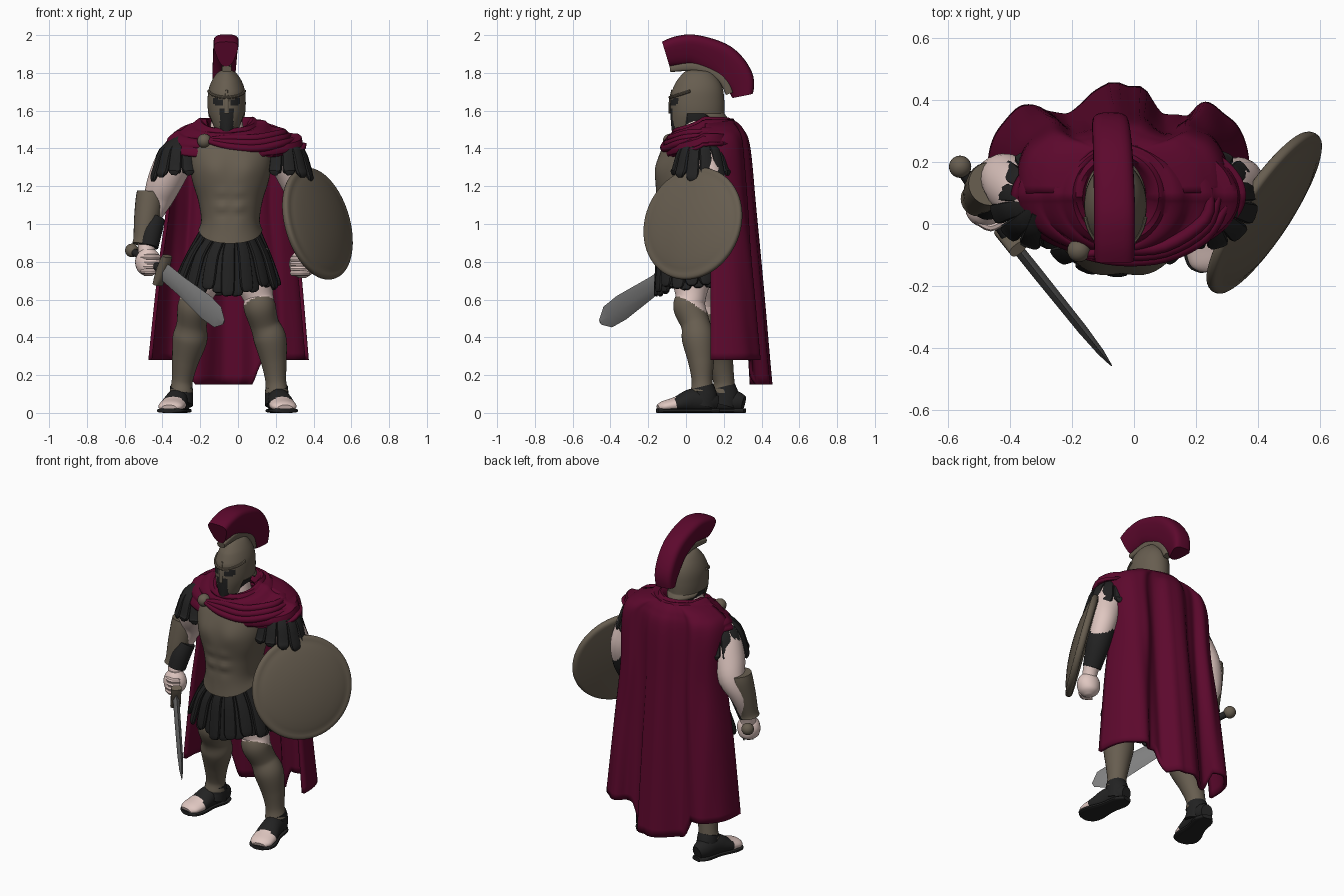
import bpy, bmesh, math
from mathutils import Vector

old = bpy.data.objects.get("Cube")
if old:
    bpy.data.objects.remove(old, do_unlink=True)


def material(name, r, g, b):
    m = bpy.data.materials.new(name)
    m.use_nodes = True
    m.diffuse_color = (r, g, b, 1)
    m.node_tree.nodes["Principled BSDF"].inputs["Base Color"].default_value = (r, g, b, 1)
    return m


BRONZE = material("bronze", .135, .11, .079)
CRIMSON = material("crimson cloth", .108, .0025, .026)
LEATHER = material("black leather", .016, .016, .016)
SKIN = material("skin", .74, .57, .53)
STEEL = material("steel", .21, .21, .21)
parts = []


def loft(name, rows, mats, closed=True, caps=True, shape=None, rule=None, thick=0):
    """Skin a list of point rows into one object."""
    bm = bmesh.new()
    vs = [[bm.verts.new(shape(p) if shape else p) for p in row] for row in rows]
    n = len(rows[0])
    for r0, r1 in zip(vs, vs[1:]):
        for i in range(n if closed else n - 1):
            j = (i + 1) % n
            bm.faces.new((r0[i], r0[j], r1[j], r1[i]))
    if caps:
        bm.faces.new(vs[0])
        bm.faces.new(vs[-1])
    bmesh.ops.recalc_face_normals(bm, faces=bm.faces)
    if rule:
        for f in bm.faces:
            f.material_index = rule(f.calc_center_median())
    me = bpy.data.meshes.new(name)
    bm.to_mesh(me)
    bm.free()
    for m in mats if isinstance(mats, list) else [mats]:
        me.materials.append(m)
    ob = bpy.data.objects.new(name, me)
    bpy.context.collection.objects.link(ob)
    if thick:
        mod = ob.modifiers.new("thickness", "SOLIDIFY")
        mod.thickness = thick
        mod.offset = 0
    parts.append(ob)


def spline(pts, sub):
    """Catmull-Rom resampling of equal-length tuples."""
    pts = [Vector(p) for p in pts]
    out = []
    for i in range(len(pts) - 1):
        a, b, c, d = pts[max(i - 1, 0)], pts[i], pts[i + 1], pts[min(i + 2, len(pts) - 1)]
        for k in range(sub):
            t = k / sub
            out.append(b + .5 * t * ((c - a) + t * ((2 * a - 5 * b + 4 * c - d) + t * (3 * (b - c) + d - a))))
    return out + [pts[-1]]


def power(v, e):
    return math.copysign(abs(v) ** e, v)


def tube(name, pts, mats, hint=(1, 0, 0), n=24, sub=4, sq=1, taper=0, **kw):
    """Sweep an ellipse along points (x, y, z, half width[, half depth])."""
    pts = spline([tuple(p) + (p[3],) * (5 - len(p)) for p in pts], sub)
    rows = []
    for i, p in enumerate(pts):
        t = (pts[min(i + 1, len(pts) - 1)].xyz - pts[max(i - 1, 0)].xyz).normalized()
        h = Vector(hint)
        s = (h - t * h.dot(t)).normalized()
        u = t.cross(s)
        row = []
        for k in range(n):
            a = math.tau * k / n
            c, d = power(math.cos(a), sq), power(math.sin(a), sq)
            row.append(p.xyz + s * max(p[3], .002) * c * (1 + taper * d) + u * max(p[4], .002) * d)
        rows.append(row)
    loft(name, rows, mats, **kw)


def ball(name, c, r, mat):
    x, y, z = c
    tube(name, [(x, y, z + r * math.sin(a), r * math.cos(a))
                for a in [math.radians(d) for d in range(-90, 91, 15)]], mat, sub=1)


# Breastplate with chest and belly relief and a dipping hem
CX = -.04


def muscles(p):
    if p.y < 0:
        dx = abs(p.x - CX)
        p.y -= .016 * math.exp(-((dx - .09) / .07) ** 2 - ((p.z - 1.29) / .07) ** 2)
        p.y -= .006 * math.exp(-((dx - .045) / .035) ** 2 - ((p.z - 1.1) / .08) ** 2) * (1 + math.cos(p.z * 75))
    if p.z < 1.02:
        p.z -= .075 * max(0, -p.y / .16) * (1.02 - p.z) / .05
    return p


tube("breastplate", [(CX, .02, .97, .17, .175), (CX, .02, 1.02, .155, .168), (CX, .02, 1.12, .17, .17),
                     (CX, .02, 1.22, .2, .18), (CX, .02, 1.32, .22, .17), (CX, .03, 1.4, .215, .145),
                     (CX, .05, 1.46, .14, .1)], BRONZE, n=64, sub=6, sq=.9, shape=muscles)

# Leather strap skirt
tube("skirt_lining", [(CX, .02, .98, .145, .14), (-.05, .03, .84, .19, .155), (-.055, .03, .7, .225, .165)],
     LEATHER, n=32)
for ring, (count, grow, drop) in enumerate([(16, 0, 0), (16, -.02, -.01)]):
    for k in range(count):
        a = math.tau * (k + ring / 2) / count
        c, s = math.cos(a), math.sin(a)
        low = .625 + .05 * abs(c) + drop + .012 * math.sin(k * 2.4)
        tube("skirt_strap", [(CX + (.145 + grow) * c, .02 + (.15 + grow) * s, .975 - .07 * max(0, -s), .026, .012),
                             (-.05 + (.215 + grow) * c, .03 + (.175 + grow) * s, .83, .033, .014),
                             (-.055 + (.265 + grow) * c, .03 + (.187 + grow) * s, low + .03, .036, .014),
                             (-.055 + (.275 + grow) * c, .03 + (.19 + grow) * s, low, .016, .008)],
             LEATHER, hint=(-s, c, 0), n=10, sub=3, sq=.7)

# Legs: bare thigh above a greave with a slanted top, then a sandal
legs = {
    "left": ([(.06, .05, .85, .11), (.085, .03, .7, .1), (.108, .025, .61, .08), (.115, .018, .56, .085),
              (.14, .05, .47, .077), (.17, .065, .39, .086), (.19, .08, .27, .068), (.2, .085, .17, .055),
              (.205, .085, .11, .062)], (.195, .165), (.25, -.15)),
    "right": ([(-.15, .06, .85, .11), (-.19, .075, .7, .1), (-.222, .085, .61, .08), (-.235, .08, .56, .085),
               (-.245, .12, .47, .08), (-.255, .15, .39, .092), (-.28, .18, .27, .07), (-.295, .2, .17, .056),
               (-.3, .2, .11, .062)], (-.29, .305), (-.365, .0)),
}
for side, (shin, heel, toe) in legs.items():
    kx, ky = shin[3][:2]
    out = math.copysign(1, kx)
    tube(side + "_leg", shin, [SKIN, BRONZE], n=48, sub=10,
         rule=lambda c: int(c.z < .57 - .6 * (c.y - ky) + .25 * out * (c.x - kx)))
    x, y = shin[-1][:2]
    tube(side + "_sandal_wrap", [(x, y, .04, .062, .075), (x, y + .01, .09, .062, .07), (x, y, .14, .06)], LEATHER)
    heel, toe = Vector(heel), Vector(toe)
    way = toe - heel

    def along(t, z, a, b):
        q = heel + way * t
        return (q.x, q.y, z, a, b)

    across = (-way.y, way.x, 0)
    tube(side + "_foot", [along(0, .05, .035, .04), along(.15, .06, .055, .058), along(.42, .065, .06, .063),
                          along(.68, .045, .07, .042), along(.9, .033, .066, .03), along(.99, .025, .04, .018)],
         [LEATHER, SKIN], hint=across, sub=6,
         rule=lambda c: int((c.xy - heel).dot(way) / way.length_squared > .72 and c.z > .02))
    tube(side + "_sole", [along(-.02, .012, .03, .012), along(.15, .012, .058, .012), along(.45, .012, .058, .012),
                          along(.75, .012, .078, .012), along(.93, .012, .07, .012), along(1.01, .012, .035, .012)],
         LEATHER, hint=across, sq=.6)

# Arms, bracers, hands
tube("right_arm", [(-.26, .08, 1.41, .09), (-.33, .09, 1.34, .1), (-.385, .12, 1.23, .094), (-.425, .15, 1.13, .078),
                   (-.47, .13, 1.03, .06), (-.485, .08, .9, .046), (-.48, .06, .82, .045)], SKIN)
tube("right_bracer_lining", [(-.44, .11, 1.03, .055), (-.46, .085, .96, .058), (-.475, .065, .88, .053)], LEATHER)
tube("right_bracer", [(-.465, .13, 1.17, .07), (-.47, .125, 1.12, .073), (-.485, .105, 1.02, .066),
                      (-.5, .085, .92, .054), (-.505, .08, .89, .056)], BRONZE)
tube("left_arm", [(.19, .08, 1.41, .09), (.26, .09, 1.34, .1), (.31, .12, 1.23, .09), (.345, .14, 1.13, .073),
                  (.36, .1, 1.0, .06), (.35, .03, .87, .045), (.345, .01, .82, .042)], SKIN)
tube("left_bracer", [(.345, .13, 1.1, .072), (.355, .1, 1.0, .068), (.35, .04, .88, .053)], LEATHER)
for name, (x, y, z) in {"right": (-.475, .05, .795), "left": (.34, .0, .785)}.items():
    tube(name + "_hand", [(x, y, z + .07, .035), (x, y, z + .04, .06, .055), (x, y, z, .07, .062),
                          (x, y, z - .045, .055, .055), (x, y, z - .07, .02)], SKIN)
    for k in range(4):
        fx, fz = x + (.012 if x < 0 else -.012), z + .03 - .025 * k
        tube(name + "_finger", [(fx - .045, y - .035, fz, .014), (fx, y - .058, fz, .016),
                                (fx + .045, y - .035, fz, .014)], SKIN, hint=(0, 0, 1), n=8)

# Shoulder straps
for side, cx, m in (("right", -.3, -1), ("left", .235, 1)):
    for k in range(7):
        a = math.radians(-105 + 29 * k)
        c, s = m * math.cos(a), math.sin(a)
        low = 1.21 + .05 * abs(s)
        tube(side + "_shoulder_strap", [(cx + .03 * c, .08 + .05 * s, 1.455, .024, .01),
                                        (cx + .105 * c, .08 + .11 * s, 1.39, .03, .014),
                                        (cx + .14 * c, .08 + .14 * s, 1.29, .035, .016),
                                        (cx + .155 * c, .08 + .15 * s, low + .02, .032, .014),
                                        (cx + .158 * c, .08 + .15 * s, low, .014, .006)],
             LEATHER, hint=(-s, c, 0), n=10, sub=3, sq=.7)

# Neck and helmet with dark eye and mouth openings
HX, HY = -.06, .06
tube("neck", [(HX, HY, 1.38, .12), (HX, HY, 1.46, .1), (HX, HY, 1.55, .082)], SKIN)
tube("chin_shadow", [(HX, .07, 1.5, .07, .075), (HX, .06, 1.56, .085, .115), (HX, .06, 1.64, .09, .12)], LEATHER)


def neck_cut(p):
    if p.z < 1.585 and p.y > .0:
        k = (1.585 - p.z) / .085
        p.x = HX + (p.x - HX) * (1 + .35 * k)
        p.y += .025 * k * (p.y > .1)
        p.z = 1.585 - .025 * k * (p.y > .1)
    return p


def openings(c):
    dx = abs(c.x - HX)
    eye = .02 < dx < .072 and abs(c.z - 1.645 - .15 * (dx - .04)) < .017
    mouth = dx < .036 and c.z < 1.61
    return int(c.y < 0 and (eye or mouth))


tube("helmet", [(HX, HY, 1.49, .064, .135), (HX, HY, 1.54, .085, .14), (HX, HY, 1.59, .098, .143),
                (HX, HY, 1.65, .101, .143), (HX, HY, 1.71, .096, .135), (HX, .055, 1.765, .075, .108),
                (HX, .05, 1.805, .043, .065), (HX, .05, 1.82, .005)],
     [BRONZE, LEATHER], n=96, sub=8, caps=False, shape=neck_cut, rule=openings)
tube("nose_guard", [(HX, -.072, 1.71, .006), (HX, -.085, 1.65, .012, .006), (HX, -.088, 1.585, .012, .006)], BRONZE, n=8)
tube("brow_ridge", [(HX + .099 * math.sin(a), HY - .145 * math.cos(a), 1.688 - .018 * math.cos(a) + .012 * a * a, .008)
                    for a in [math.radians(d) for d in range(-75, 76, 15)]], BRONZE, hint=(0, 0, 1), n=8, sub=2)

# Crest and its holder
tube("crest_holder", [(HX, -.085, 1.82, .026, .016), (HX, .06, 1.832, .026, .025), (HX, .185, 1.775, .026, .025),
                      (HX, .23, 1.69, .022, .02)], BRONZE, sq=.6)
tube("crest", [(HX - .003, -.107, 1.9, .055, .068), (HX - .003, -.04, 1.918, .057, .077),
               (HX - .003, .05, 1.921, .057, .08), (HX - .008, .19, 1.863, .055, .09),
               (HX - .015, .275, 1.765, .052, .084), (HX - .02, .3, 1.68, .046, .056)],
     CRIMSON, n=32, sub=6, sq=.65, taper=-.42)

# Cape: open sheet round the back with deep folds and a longer middle
levels = spline([(1.54, -.05, .13, .1, .15), (1.5, -.04, .26, .1, .18), (1.41, -.035, .33, .1, .205),
                 (1.1, -.04, .33, .13, .195), (.75, -.045, .37, .13, .22), (.28, -.05, .415, .13, .255)], 8)
rows = []
for i, (z, cx, rx, y0, ry) in enumerate(levels):
    v = i / (len(levels) - 1)
    row = []
    for k in range(91):
        a = math.pi * k / 90
        dx = rx * power(math.cos(a), .8)
        lobe = math.tanh(1.8 * math.cos(math.tau * dx / (.33 * rx / .4)) + .4)
        wave = lobe * .045 + math.cos(dx * 62 + 1) * .007
        middle = max(0, min(1, (.21 - abs(dx + .03)) / .06))
        row.append(Vector((cx + dx, y0 + ry * math.sin(a) ** .6 + wave * v ** .8 * math.sin(a) + .015 * middle * v * v,
                           z - .13 * middle * v ** 3)))
    rows.append(row)
loft("cape", rows, CRIMSON, closed=False, caps=False, thick=.02)

# Cape collar over the shoulders
rings = spline([(1.49, -.055, .1, .1), (1.55, -.055, .125, .135), (1.54, -.05, .17, .16), (1.5, -.035, .25, .18),
                (1.465, -.02, .33, .19), (1.415, -.015, .37, .195)], 5)
rows = []
for i, (z, cx, rx, ry) in enumerate(rings):
    row = []
    for k in range(96):
        a = math.tau * k / 96
        front = max(0, -math.sin(a))
        ripple = 1 + .02 * math.sin(i * 1.3 + 2 * a)
        row.append(Vector((cx + rx * ripple * math.cos(a), .09 + ry * ripple * math.sin(a),
                           z - .06 * front ** .7 + .006 * math.sin(i * 1.3 + a))))
    rows.append(row)
loft("cape_collar", rows, CRIMSON, caps=False, thick=.018)
for k in range(3):
    d = .028 * k
    tube("cape_fold", [(-.18, -.1, 1.445, .01), (-.05, -.118 + d * .6, 1.41 + d * .8, .018),
                       (.1, -.105 + d * .6, 1.4 + d, .02), (.23, -.04 + d, 1.425 + d, .02),
                       (.3 - d, .06 + d, 1.45 + d * .7, .012)], CRIMSON, hint=(0, 0, 1))
ball("cape_brooch", (-.178, -.085, 1.44), .038, BRONZE)

# Round shield
N = Vector((.81, -.53, .24)).normalized()
C = Vector((.424, .035, 1.003))
profile = [(-.025, .28), (-.02, .298), (-.005, .305), (.01, .301), (.016, .285), (.018, .267), (.03, .23),
           (.045, .15), (.053, .07), (.055, .002)]
tube("shield", [tuple(C + N * h) + (r,) for h, r in profile], BRONZE, hint=(0, 0, 1), n=64, sub=2)

# Sword
G, T, P = Vector((-.4, -.05, .755)), Vector((-.075, -.455, .48)), Vector((-.562, .185, .86))


def on_sword(t, *size):
    return tuple(G.lerp(T, t)) + size


tube("sword_blade", [on_sword(0, .05, .018), on_sword(.3, .053, .018), on_sword(.72, .07, .016),
                     on_sword(.9, .062, .011), on_sword(1, .014, .003)], STEEL, hint=(0, 0, 1), n=4, sub=1)
tube("sword_grip", [tuple(P) + (.02,), tuple(G) + (.022,)], LEATHER, hint=(0, 0, 1), n=12)
ball("sword_pommel", P, .036, BRONZE)
D = (T - G).normalized()
up = (Vector((0, 0, 1)) - D * D.z).normalized()
tube("sword_guard", [tuple(G + up * h) + (w, .03) for h, w in ((-.085, .018), (-.04, .026), (.04, .026), (.085, .018))],
     BRONZE, hint=D, n=16, sq=.7)

# Smooth shading with sharp edges kept
bpy.ops.object.select_all(action="DESELECT")
for ob in parts:
    ob.select_set(True)
bpy.context.view_layer.objects.active = parts[0]
bpy.ops.object.shade_smooth_by_angle(angle=math.radians(40))
